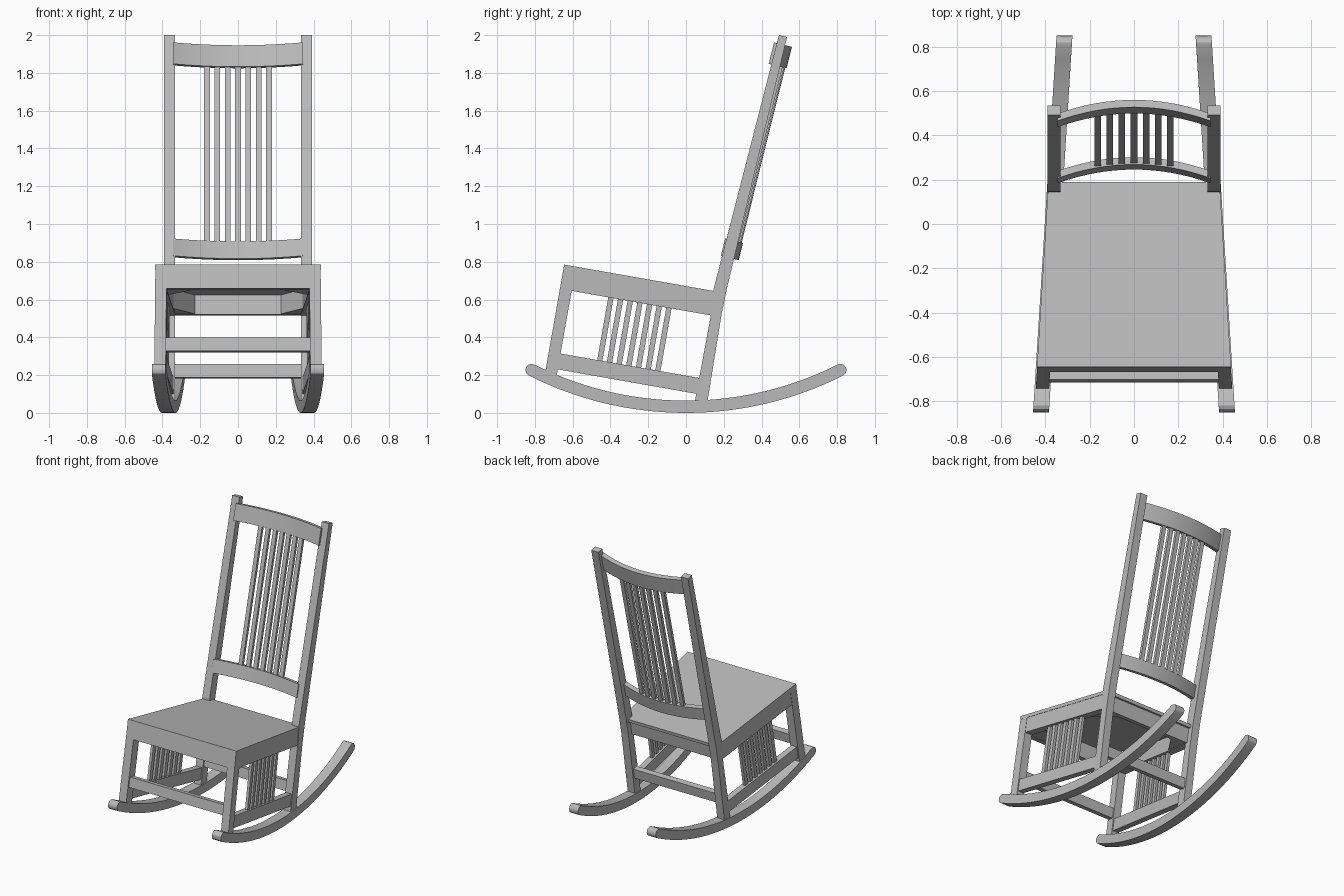
import bpy, bmesh, math
from mathutils import Vector

cube = bpy.data.objects.get("Cube")
if cube:
    bpy.data.objects.remove(cube)

# Single plain grey finish
grey = bpy.data.materials.new("plain_grey")
grey.use_nodes = True
colour = (0.5, 0.5, 0.5, 1)
grey.diffuse_color = colour
grey.node_tree.nodes["Principled BSDF"].inputs["Base Color"].default_value = colour


def loft(name, rings, smooth=False):
    """Skin a list of matching point rings and cap both ends."""
    bm = bmesh.new()
    loops = [[bm.verts.new(p) for p in ring] for ring in rings]
    n = len(loops[0])
    for a, b in zip(loops, loops[1:]):
        for i in range(n):
            bm.faces.new((a[i], a[(i + 1) % n], b[(i + 1) % n], b[i]))
    bm.faces.new(loops[0][::-1])
    bm.faces.new(loops[-1])
    bmesh.ops.recalc_face_normals(bm, faces=bm.faces)
    mesh = bpy.data.meshes.new(name)
    bm.to_mesh(mesh)
    bm.free()
    mesh.materials.append(grey)
    obj = bpy.data.objects.new(name, mesh)
    bpy.context.collection.objects.link(obj)
    if smooth:
        bpy.ops.object.select_all(action='DESELECT')
        obj.select_set(True)
        bpy.context.view_layer.objects.active = obj
        bpy.ops.object.shade_smooth_by_angle(angle=math.radians(30))
    return obj


def frame(y, z, degrees):
    """Tilted side-plane frame: first axis runs back, second runs up."""
    c, s = math.cos(math.radians(degrees)), math.sin(math.radians(degrees))
    return lambda a, b: (y + a * c + b * s, z - a * s + b * c)


seat_frame = frame(-0.645, 0.785, 10)
back_frame = frame(0.18, 0.66, 14)


def rect(f, a0, a1, b0, b1):
    return [f(a0, b0), f(a1, b0), f(a1, b1), f(a0, b1)]


def side_x(y):
    """Centre line of each chair side, narrowing to the rear."""
    return 0.367 - 0.0624 * y


def pair(name, profile, width, x=side_x, smooth=False):
    """Side profile given thickness, made on both sides."""
    for label, s in (("left", 1), ("right", -1)):
        rings = [[(s * (x(y) + d * width / 2), y, z) for y, z in profile] for d in (-1, 1)]
        loft(f"{label}_{name}", rings, smooth)


def cross(name, profile, half):
    """Part spanning the chair from side to side."""
    loft(name, [[(s * half(y), y, z) for y, z in profile] for s in (-1, 1)])


# Rockers: concentric arcs with rounded ends
R, T, STEPS = 1.85, 0.065, 28
mid, end = R - T / 2, math.asin(0.818 / (R - T / 2))
outline = []
for i in range(STEPS + 1):
    t = -end + 2 * end * i / STEPS
    outline.append((R * math.sin(t), R - R * math.cos(t)))
for sign in (1, -1):
    if sign < 0:
        for i in range(STEPS + 1):
            t = end - 2 * end * i / STEPS
            outline.append(((R - T) * math.sin(t), R - (R - T) * math.cos(t)))
    cy, cz = sign * mid * math.sin(end), R - mid * math.cos(end)
    for i in range(1, 6):
        q = math.pi * i / 6
        t = sign * end
        radial, along = T / 2 * math.cos(q) * sign, T / 2 * math.sin(q) * sign
        outline.append((cy + radial * math.sin(t) + along * math.cos(t),
                        cz - radial * math.cos(t) + along * math.sin(t)))
pair("rocker", outline, 0.072, smooth=True)

# Legs and bent back posts
pair("front_leg", rect(seat_frame, 0.0, 0.063, -0.59, -0.022), 0.06)
pair("back_post", [(0.045, 0.05), (0.112, 0.05), (0.188, 0.52), (0.217, 0.66),
                   (0.535, 1.99), (0.492, 2.0), (0.147, 0.66), (0.132, 0.52)],
     0.058, x=lambda y: 0.362)

# Seat panel and the frame below it
cross("seat_panel", rect(seat_frame, 0.0, 0.848, -0.024, 0.0), lambda y: side_x(y) + 0.031)
cross("front_seat_rail", rect(seat_frame, 0.0, 0.045, -0.128, -0.022), lambda y: side_x(y) + 0.028)
cross("back_seat_rail", rect(seat_frame, 0.79, 0.83, -0.128, -0.022), lambda y: 0.345)
pair("side_seat_rail", rect(seat_frame, 0.02, 0.815, -0.13, -0.022), 0.056)
for end_name, a_corner, a_far in (("back", 0.80, 0.61), ("front", 0.035, 0.215)):
    for label, s in (("left", 1), ("right", -1)):
        rings = []
        for b in (-0.126, -0.02):
            plan = ((0.22, a_corner), (side_x(seat_frame(a_corner, b)[0]), a_corner),
                    (side_x(seat_frame(a_far, b)[0]) - 0.02, a_far))
            rings.append([(s * x, *seat_frame(a, b)) for x, a in plan])
        loft(f"{label}_{end_name}_corner_block", rings)

# Stretchers and lower side rails
cross("front_stretcher", rect(seat_frame, 0.01, 0.052, -0.462, -0.39), lambda y: 0.39)
cross("back_stretcher", rect(seat_frame, 0.818, 0.858, -0.462, -0.39), lambda y: 0.345)
pair("lower_side_rail", rect(seat_frame, 0.03, 0.85, -0.552, -0.467), 0.045)

# Side slats
for i in range(7):
    a = 0.274 + 0.052 * i
    pair(f"side_slat_{i + 1}", rect(seat_frame, a - 0.014, a + 0.014, -0.48, -0.12), 0.02)


# Bowed back rails
def bow(x):
    return 0.043 - 0.06 * (x / 0.335) ** 2


for name, low, high in (("crest_rail", 1.215, 1.332), ("lower_back_rail", 0.168, 0.262)):
    rings = []
    for i in range(17):
        x = -0.345 + 0.69 * i / 16
        profile = rect(back_frame, bow(x) - 0.017, bow(x) + 0.017, low, high)
        rings.append([(x, y, z) for y, z in profile])
    loft(name, rings, smooth=True)

# Back slats follow the bow
for i in range(-3, 4):
    x = 0.0548 * i
    profile = rect(back_frame, bow(x) - 0.01, bow(x) + 0.01, 0.25, 1.225)
    loft(f"back_slat_{i + 4}", [[(x + d, y, z) for y, z in profile] for d in (-0.015, 0.015)])
